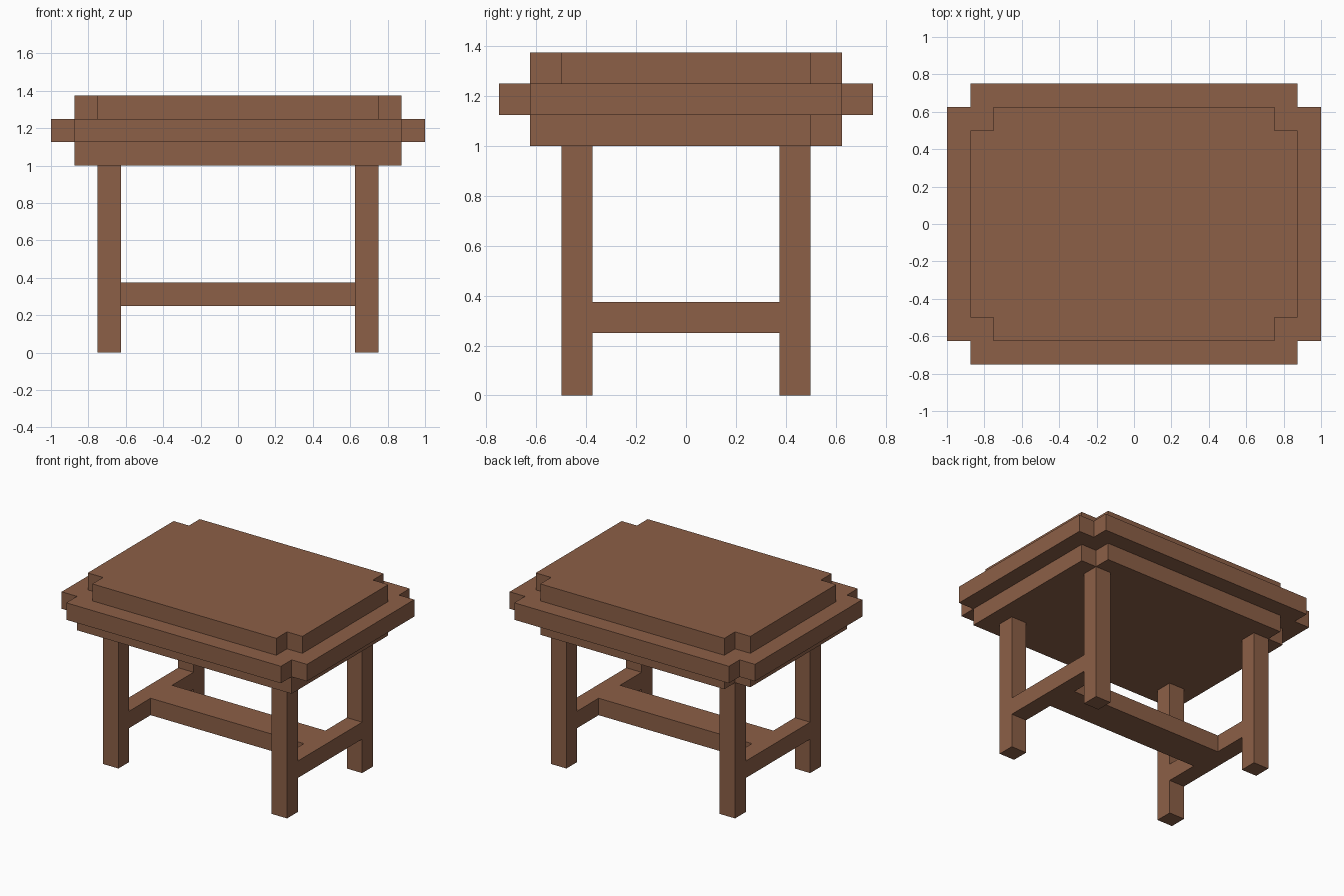
import bpy
import bmesh

if "Cube" in bpy.data.objects:
    bpy.data.objects.remove(bpy.data.objects["Cube"])

wood = bpy.data.materials.new("brown wood")
wood.diffuse_color = (0.262, 0.115, 0.063, 1.0)
wood.use_nodes = True
wood.node_tree.nodes["Principled BSDF"].inputs["Base Color"].default_value = wood.diffuse_color
N = 0.125  # basic step: corner notch, leg and board thickness


def prism(name, outline, z0, z1):
    """Extrude a counter-clockwise outline from z0 to z1."""
    bm = bmesh.new()
    base = bm.faces.new([bm.verts.new((x, y, z0)) for x, y in outline])
    ext = bmesh.ops.extrude_face_region(bm, geom=[base], use_keep_orig=True)
    for v in ext["geom"]:
        if isinstance(v, bmesh.types.BMVert):
            v.co.z = z1
    bmesh.ops.recalc_face_normals(bm, faces=bm.faces[:])
    mesh = bpy.data.meshes.new(name)
    bm.to_mesh(mesh)
    bm.free()
    mesh.materials.append(wood)
    obj = bpy.data.objects.new(name, mesh)
    bpy.context.collection.objects.link(obj)
    return obj


def board(hx, hy, front_notch=True):
    """Rectangle outline with notched corners (front ones optional)."""
    pts = []
    for sx, sy in ((-1, -1), (1, -1), (1, 1), (-1, 1)):
        if sy < 0 and not front_notch:
            pts.append((sx * hx, sy * hy))
            continue
        along_x = (sx * (hx - N), sy * hy)
        inner = (sx * (hx - N), sy * (hy - N))
        along_y = (sx * hx, sy * (hy - N))
        corner = [along_x, inner, along_y]
        pts += corner if sx * sy < 0 else corner[::-1]
    return pts


def rect(x0, x1, y0, y1):
    x0, x1 = sorted((x0, x1))
    y0, y1 = sorted((y0, y1))
    return [(x0, y0), (x1, y0), (x1, y1), (x0, y1)]


# Table top: three stacked boards
prism("lower_board", board(0.875, 0.625, front_notch=False), 1.0, 1.125)
prism("middle_board", board(1.0, 0.75), 1.125, 1.25)
prism("upper_board", board(0.875, 0.625), 1.25, 1.375)

# Legs and side stretchers
for sx, side in ((-1, "left"), (1, "right")):
    for sy, end in ((-1, "front"), (1, "back")):
        prism(f"{end}_{side}_leg",
              rect(sx * 0.625, sx * 0.75, sy * 0.375, sy * 0.5), 0.0, 1.0)
    prism(f"{side}_stretcher",
          rect(sx * 0.625, sx * 0.75, -0.375, 0.375), 0.25, 0.375)

# Long centre stretcher
prism("centre_stretcher", rect(-0.625, 0.625, -0.125, 0.125), 0.25, 0.375)
